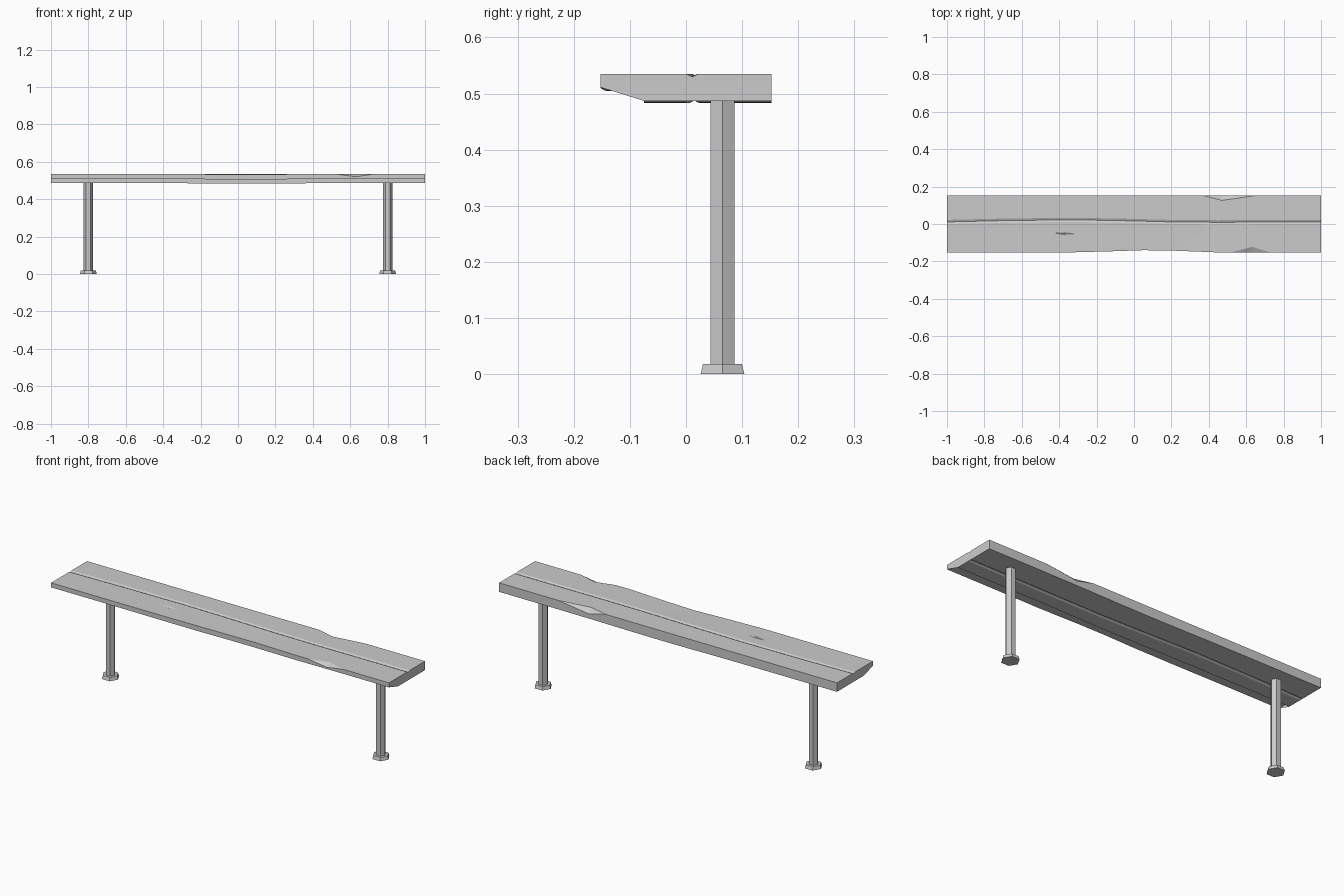
import bpy, bmesh
from mathutils import Vector

if "Cube" in bpy.data.objects:
    bpy.data.objects.remove(bpy.data.objects["Cube"])


def make_object(name, bm):
    bmesh.ops.recalc_face_normals(bm, faces=bm.faces)
    mesh = bpy.data.meshes.new(name)
    bm.to_mesh(mesh)
    bm.free()
    ob = bpy.data.objects.new(name, mesh)
    bpy.context.collection.objects.link(ob)
    return ob


# Seat plank: stepped profile lofted along x
# station: x, front edge y, groove y, top front dip, underside sag
stations = [
    (-1.0, -0.152, 0.011, 0.0, 0.0),
    (-0.7, -0.152, 0.018, 0.0, 0.0),
    (-0.35, -0.152, 0.022, 0.0, 0.001),
    (-0.12, -0.146, 0.019, 0.002, 0.004),
    (0.05, -0.140, 0.015, 0.004, 0.005),
    (0.2, -0.142, 0.011, 0.002, 0.004),
    (0.45, -0.152, 0.009, 0.0, 0.001),
    (0.7, -0.152, 0.010, 0.0, 0.0),
    (1.0, -0.152, 0.011, 0.0, 0.0),
]


def profile(x, front, g, dip, sag):
    top, low, ledge = 0.535, 0.487 - sag * 0.8, 0.511 - sag * 1.3
    pts = [(front, top - dip), (g - 0.011, top), (g, top - 0.005),
           (g + 0.011, top), (0.152, top), (0.152, low),
           (g + 0.011, low), (g, low + 0.006), (g - 0.011, low),
           (-0.075, low), (-0.075, ledge), (front, ledge)]
    return [(x, y, z) for y, z in pts]


bm = bmesh.new()
rings = [[bm.verts.new(p) for p in profile(*s)] for s in stations]
for a, b in zip(rings, rings[1:]):
    for i in range(len(a)):
        j = (i + 1) % len(a)
        bm.faces.new((a[i], a[j], b[j], b[i]))
bm.faces.new(rings[0])
bm.faces.new(rings[-1])
bmesh.ops.triangulate(bm, faces=bm.faces)
seat = make_object("seat_plank", bm)


# Chips: three-sided prisms swept along the chip's valley line
def chip_cutter(name, left, right, tip, deep):
    left, right, tip, deep = map(Vector, (left, right, tip, deep))
    v = deep - tip
    a = tip + (left - tip) * 1.6
    b = tip + (right - tip) * 1.6
    bm = bmesh.new()
    for p in (tip, a, b):
        for k in (-2.5, 3.0):
            bm.verts.new(p + v * k)
    bmesh.ops.convex_hull(bm, input=bm.verts)
    return make_object(name, bm)


cutters = [
    chip_cutter("front_chip_cutter", (0.52, -0.152, 0.535), (0.73, -0.152, 0.535),
                (0.63, -0.122, 0.535), (0.63, -0.152, 0.520)),
    chip_cutter("back_chip_cutter", (0.37, 0.152, 0.535), (0.65, 0.152, 0.535),
                (0.47, 0.126, 0.535), (0.47, 0.152, 0.511)),
]

# Shallow gouge on the seat top
bm = bmesh.new()
for p in ((-0.46, -0.045, 0.537), (-0.27, -0.055, 0.537), (-0.36, -0.061, 0.537),
          (-0.36, -0.039, 0.537), (-0.37, -0.052, 0.531), (-0.36, -0.05, 0.545)):
    bm.verts.new(p)
bmesh.ops.convex_hull(bm, input=bm.verts)
cutters.append(make_object("gouge_cutter", bm))

for c in cutters:
    c.hide_render = True
    c.hide_set(True)
    m = seat.modifiers.new(c.name, 'BOOLEAN')
    m.operation = 'DIFFERENCE'
    m.solver = 'EXACT'
    m.object = c


# Hexagonal legs and tapered feet
def hex_post(name, x, r_low, r_high, z0, z1):
    bm = bmesh.new()
    bmesh.ops.create_cone(bm, cap_ends=True, segments=6, radius1=r_low,
                          radius2=r_high, depth=z1 - z0)
    # turn so a corner points along x
    if max(v.co.x for v in bm.verts) < max(v.co.y for v in bm.verts):
        for v in bm.verts:
            v.co.x, v.co.y = -v.co.y, v.co.x
    bmesh.ops.translate(bm, verts=bm.verts, vec=(x, 0.065, (z0 + z1) / 2))
    return make_object(name, bm)


for side, x in (("left", -0.8), ("right", 0.8)):
    hex_post(side + "_leg", x, 0.025, 0.025, 0.017, 0.488)
    hex_post(side + "_foot", x, 0.045, 0.040, 0.0, 0.018)
